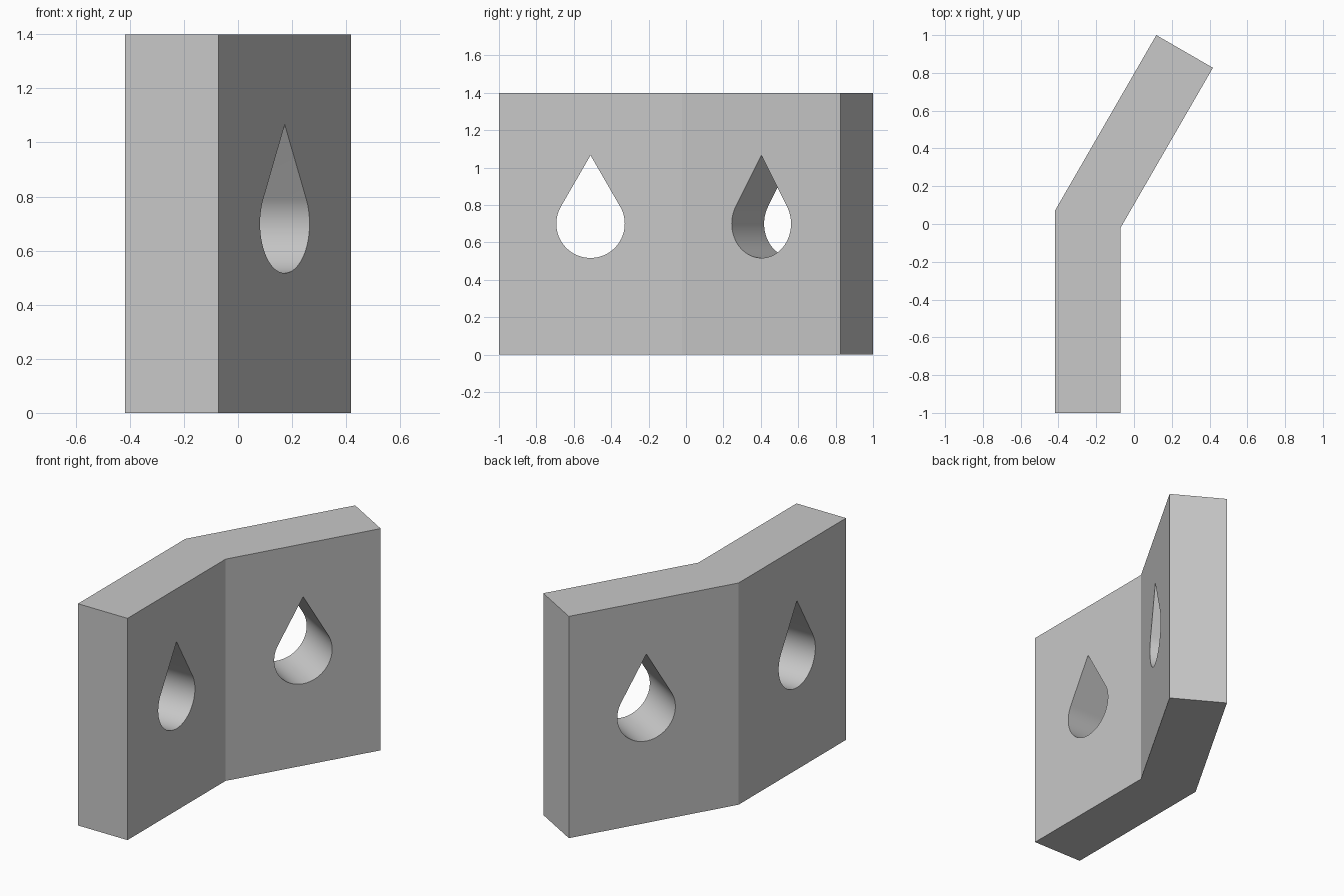
import bpy
import bmesh
from math import sin, cos, tan, radians, pi
from mathutils import Matrix, Vector

cube = bpy.data.objects.get("Cube")
if cube:
    bpy.data.objects.remove(cube, do_unlink=True)

# Main dimensions
THICK, HEIGHT = 0.346, 1.4
BEND = radians(30)
OUTER = 2 / (1 + cos(BEND))               # outer length of each wing
INNER = OUTER - THICK * tan(BEND / 2)     # inner length of each wing
LEFT = -(OUTER * sin(BEND) + THICK * cos(BEND)) / 2
RADIUS = 0.183

grey = bpy.data.materials.new("light grey")
grey.use_nodes = True
colour = (0.58, 0.58, 0.58, 1)
grey.diffuse_color = colour
grey.node_tree.nodes["Principled BSDF"].inputs["Base Color"].default_value = colour


def prism(name, outline, direction, matrix=Matrix()):
    """Extrude a closed outline along a direction."""
    bm = bmesh.new()
    face = bm.faces.new([bm.verts.new(p) for p in outline])
    new = bmesh.ops.extrude_face_region(bm, geom=[face])["geom"]
    verts = [v for v in new if isinstance(v, bmesh.types.BMVert)]
    bmesh.ops.translate(bm, verts=verts, vec=direction)
    bmesh.ops.recalc_face_normals(bm, faces=bm.faces)
    mesh = bpy.data.meshes.new(name)
    bm.to_mesh(mesh)
    bm.free()
    mesh.materials.append(grey)
    obj = bpy.data.objects.new(name, mesh)
    obj.matrix_world = matrix
    bpy.context.collection.objects.link(obj)
    return obj


# Bent plate: two equal wings mitred at the fold
along = Vector((sin(BEND), cos(BEND), 0))
inner_fold = Vector((LEFT + THICK, INNER - 1, 0))
outer_fold = Vector((LEFT, OUTER - 1, 0))
plate = prism("bent_plate", [
    (LEFT, -1, 0), (LEFT + THICK, -1, 0), inner_fold,
    inner_fold + along * INNER, outer_fold + along * OUTER, outer_fold,
], (0, 0, HEIGHT))

# Teardrop outline: round below, straight tangents up to a point
STEPS = 64
drop = [(-THICK, 0, 2 * RADIUS)]
for i in range(STEPS + 1):
    a = radians(150) + radians(240) * i / STEPS
    drop.append((-THICK, RADIUS * cos(a), RADIUS * sin(a)))

# One teardrop hole square through the middle of each wing
straight_mid = inner_fold - Vector((0, INNER / 2, 0))
angled_mid = inner_fold + along * INNER / 2
for name, mid, turn in (("straight_cutter", straight_mid, 0),
                        ("angled_cutter", angled_mid, -BEND)):
    place = Matrix.Translation(mid + Vector((0, 0, HEIGHT / 2)))
    cutter = prism(name, drop, (2 * THICK, 0, 0),
                   place @ Matrix.Rotation(turn, 4, "Z") @ Matrix.Translation((-THICK / 2, 0, 0)))
    cutter.hide_render = True
    bpy.context.view_layer.objects.active = plate
    cut = plate.modifiers.new(name, "BOOLEAN")
    cut.operation = "DIFFERENCE"
    cut.solver = "EXACT"
    cut.object = cutter
    bpy.ops.object.modifier_apply(modifier=cut.name)
    bpy.data.objects.remove(cutter, do_unlink=True)

# Smooth hole walls, crisp edges
bpy.ops.object.select_all(action="DESELECT")
plate.select_set(True)
bpy.context.view_layer.objects.active = plate
bpy.ops.object.shade_smooth_by_angle(angle=radians(20))
